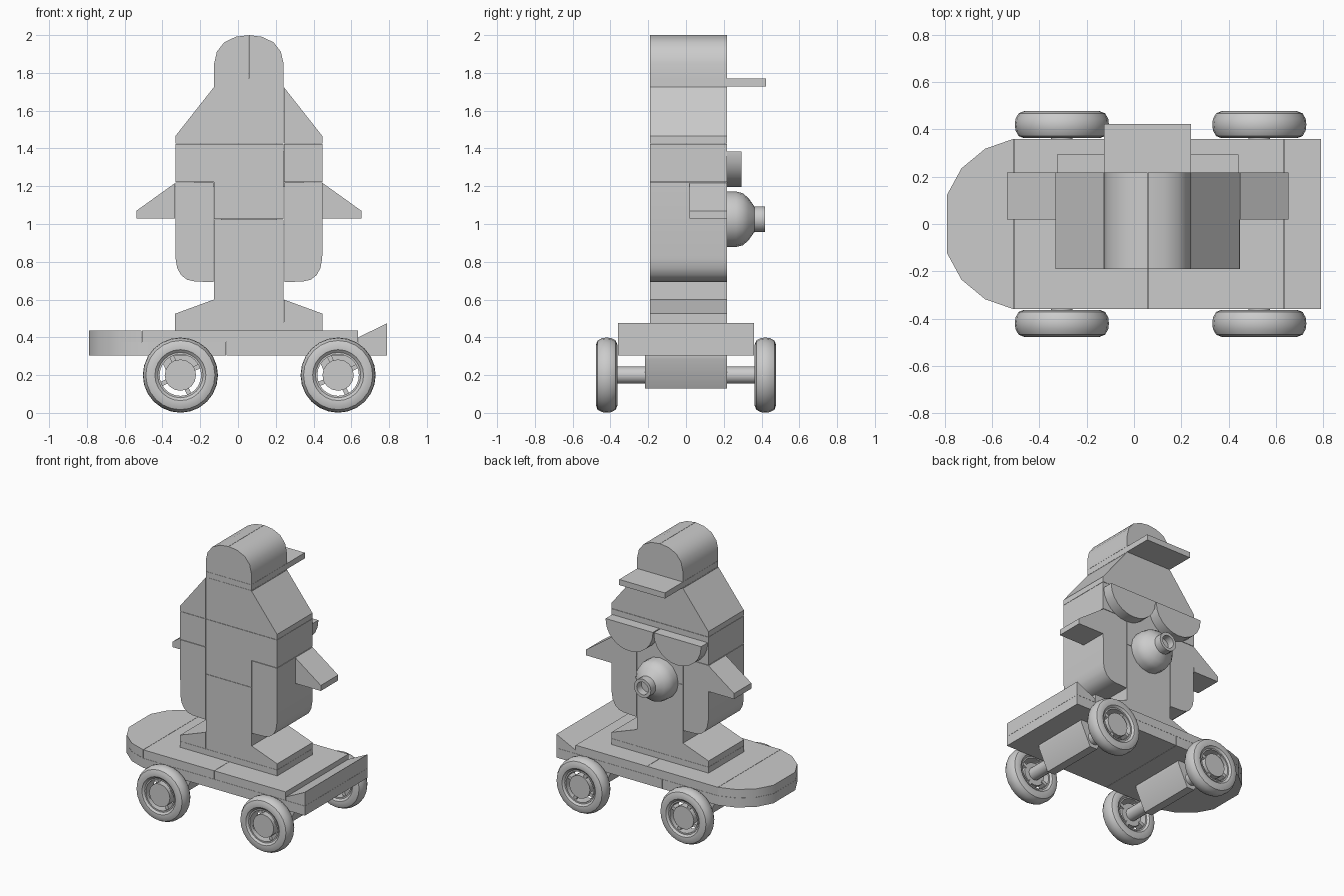
import bpy, bmesh, math

if "Cube" in bpy.data.objects:
    bpy.data.objects.remove(bpy.data.objects["Cube"])

CX = 0.0575            # body centre line
Y0, Y1 = -0.19, 0.217  # body front and back


def finish(name, bm):
    bmesh.ops.remove_doubles(bm, verts=bm.verts, dist=1e-5)
    bmesh.ops.recalc_face_normals(bm, faces=bm.faces)
    me = bpy.data.meshes.new(name)
    bm.to_mesh(me)
    bm.free()
    ob = bpy.data.objects.new(name, me)
    bpy.context.collection.objects.link(ob)
    return ob


def extrude(name, pts, a, b, axis='Y'):
    """Prism: an xz profile along y, or an xy profile along z."""
    def co(p, d):
        return (p[0], d, p[1]) if axis == 'Y' else (p[0], p[1], d)
    bm = bmesh.new()
    lo = [bm.verts.new(co(p, a)) for p in pts]
    hi = [bm.verts.new(co(p, b)) for p in pts]
    bm.faces.new(lo)
    bm.faces.new(hi)
    n = len(pts)
    for i in range(n):
        j = (i + 1) % n
        bm.faces.new((lo[i], lo[j], hi[j], hi[i]))
    return finish(name, bm)


def box(name, x0, x1, y0, y1, z0, z1):
    return extrude(name, [(x0, z0), (x1, z0), (x1, z1), (x0, z1)], y0, y1)


def revolve(name, prof, x, z, closed=False, n=16):
    """Spin a (y, radius) profile round an axis parallel to y."""
    bm = bmesh.new()
    rings = [[bm.verts.new((x + r * math.cos(2 * math.pi * k / n), y,
                            z + r * math.sin(2 * math.pi * k / n)))
              for k in range(n)] for y, r in prof]
    pairs = list(zip(rings, rings[1:]))
    if closed:
        pairs.append((rings[-1], rings[0]))
    else:
        bm.faces.new(rings[0])
        bm.faces.new(rings[-1])
    for p, q in pairs:
        for k in range(n):
            m = (k + 1) % n
            bm.faces.new((p[k], p[m], q[m], q[k]))
    return finish(name, bm)


def pair(name, pts, y0, y1):
    """Left profile plus its mirror image across the body centre line."""
    extrude(name + "_left", pts, y0, y1)
    extrude(name + "_right", [(2 * CX - x, z) for x, z in pts], y0, y1)


# Board: two layers with a rounded tail and a kicked-up end
side = [(-0.51, 0.36), (-0.63, 0.318), (-0.73, 0.235), (-0.79, 0.125)]
tail = side + [(x, -y) for x, y in reversed(side)]
extrude("deck_lower_tail", [(-0.063, 0.36)] + tail + [(-0.063, -0.36)], 0.305, 0.374, 'Z')
box("deck_lower_main", -0.061, 0.79, -0.36, 0.36, 0.305, 0.374)
extrude("deck_upper_tail", tail, 0.375, 0.436, 'Z')
box("deck_upper_middle", -0.508, 0.06, -0.36, 0.36, 0.375, 0.436)
box("deck_upper_rear", 0.062, 0.635, -0.36, 0.36, 0.375, 0.436)
extrude("deck_kick", [(0.637, 0.375), (0.79, 0.375), (0.79, 0.475), (0.637, 0.4)], -0.36, 0.36)

# Trucks, axles and wheels
for tag, wx in (("tail", -0.305), ("kick", 0.53)):
    extrude("truck_" + tag, [(wx - 0.105, 0.305), (wx - 0.105, 0.285), (wx - 0.03, 0.13),
                             (wx + 0.03, 0.13), (wx + 0.105, 0.285), (wx + 0.105, 0.305)],
            -0.218, 0.218)
    revolve("axle_" + tag, [(-0.43, 0.045), (0.43, 0.045)], wx, 0.2)
    for s in (-1, 1):
        wy = s * 0.42
        name = f"{tag}_{'front' if s < 0 else 'back'}"
        tyre = [(-0.042, 0.12), (-0.055, 0.135), (-0.057, 0.16), (-0.048, 0.183),
                (-0.025, 0.196), (0, 0.199)]
        tyre += [(-y, r) for y, r in reversed(tyre[:-1])]
        revolve("tyre_" + name, [(wy + y, r) for y, r in tyre], wx, 0.2, True, 24)
        rim = [(-0.045, 0.11), (-0.045, 0.12), (0.045, 0.12), (0.045, 0.11)]
        revolve("rim_" + name, [(wy + y, r) for y, r in rim], wx, 0.2, True, 24)
        revolve("hub_" + name, [(wy - s * 0.03, 0.083), (wy + s * 0.045, 0.083)], wx, 0.2)
        for k in range(4):
            a = math.radians(25 + 90 * k)
            c, d = math.cos(a), math.sin(a)
            pts = [(wx + r * c - t * d, 0.2 + r * d + t * c)
                   for r, t in ((0.07, -0.012), (0.114, -0.012), (0.114, 0.012), (0.07, 0.012))]
            extrude(f"spoke_{name}_{k}", pts, wy - 0.02, wy + 0.035)

# Feet
box("foot_plate", -0.333, 0.448, Y0, Y1, 0.437, 0.48)
pair("foot", [(-0.333, 0.481), (-0.128, 0.481), (-0.128, 0.6), (-0.333, 0.525)], Y0, Y1)

# Central column
for name, z0, z1 in (("column_lower", 0.481, 1.024), ("column_middle", 1.026, 1.424),
                     ("column_upper", 1.426, 1.728)):
    box(name, -0.126, 0.241, Y0, Y1, z0, z1)

# Body sides: rounded bottom, straight block, sloping shoulder
pair("belly_side", [(-0.13, 1.219), (-0.332, 1.219), (-0.331, 0.82), (-0.322, 0.768),
                    (-0.302, 0.73), (-0.27, 0.705), (-0.23, 0.696), (-0.13, 0.692)], Y0, Y1)
pair("chest_side", [(-0.332, 1.222), (-0.128, 1.222), (-0.128, 1.424), (-0.332, 1.424)], Y0, Y1)
pair("shoulder", [(-0.332, 1.426), (-0.128, 1.426), (-0.128, 1.724), (-0.332, 1.465)], Y0, Y1)

# Flippers
pair("flipper", [(-0.538, 1.03), (-0.333, 1.03), (-0.333, 1.217), (-0.538, 1.07)], 0.018, Y1)

# Cap with brim
box("cap_brim", -0.126, 0.241, Y0, 0.423, 1.729, 1.77)
crown = [(CX - 0.001, 1.771), (-0.126, 1.771), (-0.126, 1.85), (-0.112, 1.912),
         (-0.073, 1.962), (-0.012, 1.991), (CX - 0.001, 2.0)]
pair("cap_crown", crown, Y0, Y1)

# Half-disc eyes with flat tops
eye = [(-0.136 + 0.19 * math.cos(math.pi * (1 + k / 12)),
        1.375 + 0.178 * math.sin(math.pi * (1 + k / 12))) for k in range(13)]
pair("eye", [(-0.326, 1.383)] + eye + [(0.054, 1.383)], Y1, 0.293)

# Nose with hollow tip
revolve("nose", [(Y1, 0.147), (0.265, 0.147), (0.3, 0.138), (0.33, 0.113), (0.362, 0.068),
                 (0.418, 0.068), (0.418, 0.046), (0.365, 0.046)], CX, 1.025)

bpy.ops.object.select_all(action='SELECT')
bpy.context.view_layer.objects.active = bpy.data.objects["nose"]
bpy.ops.object.shade_smooth_by_angle(angle=math.radians(30))
